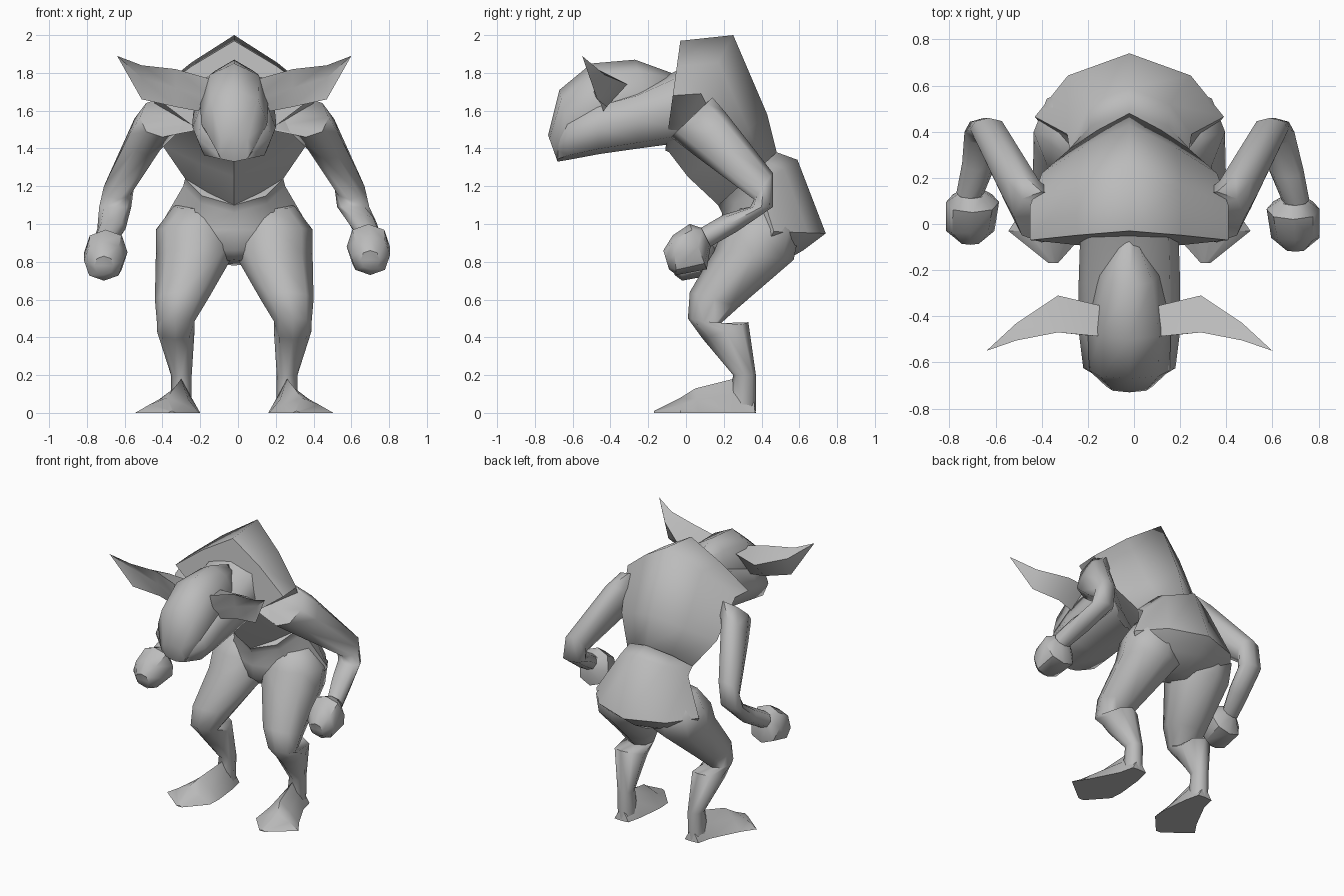
import bpy
import bmesh
from math import cos, sin, pi, radians
from mathutils import Vector

old = bpy.data.objects.get("Cube")
if old:
    bpy.data.objects.remove(old, do_unlink=True)

MID = -0.02  # symmetry plane of the body

skin = bpy.data.materials.new("grey_skin")
skin.use_nodes = True
grey = (0.5, 0.5, 0.5, 1)
skin.diffuse_color = grey
skin.node_tree.nodes["Principled BSDF"].inputs["Base Color"].default_value = grey


def loft(name, rings, angle=65):
    """Skin a list of equal-length point rings and cap both ends."""
    bm = bmesh.new()
    loops = [[bm.verts.new(p) for p in ring] for ring in rings]
    n = len(loops[0])
    for a, b in zip(loops, loops[1:]):
        for i in range(n):
            j = (i + 1) % n
            bm.faces.new((a[i], a[j], b[j], b[i]))
    bm.faces.new(loops[0])
    bm.faces.new(loops[-1])
    bmesh.ops.remove_doubles(bm, verts=bm.verts[:], dist=0.0005)
    bmesh.ops.triangulate(bm, faces=[f for f in bm.faces if len(f.verts) > 4])
    bmesh.ops.recalc_face_normals(bm, faces=bm.faces[:])
    mesh = bpy.data.meshes.new(name)
    bm.to_mesh(mesh)
    bm.free()
    mesh.materials.append(skin)
    ob = bpy.data.objects.new(name, mesh)
    bpy.context.collection.objects.link(ob)
    bpy.ops.object.select_all(action='DESELECT')
    ob.select_set(True)
    bpy.context.view_layer.objects.active = ob
    bpy.ops.object.shade_smooth_by_angle(angle=radians(angle))


def sections(rows, side=1, diag=0.7):
    """Rows: x offset, half width, front (y, z), back (y, z) -> eight-sided rings."""
    rings = []
    for x, w, yf, zf, yb, zb in rows:
        f, b = Vector((0, yf, zf)), Vector((0, yb, zb))
        mid, half = (f + b) / 2, (f - b) / 2
        ring = []
        for i in range(8):
            k = 1 if i % 2 == 0 else diag / cos(pi / 4)
            p = mid + half * cos(i * pi / 4) * k
            p.x = MID + side * (x + w * sin(i * pi / 4) * k)
            p.z = max(p.z, 0)  # soles lie flat on the floor
            ring.append(p)
        rings.append(ring)
    return rings


# Rounded pelvis, from crotch to waist
waist = (0, .26, .17, 1.10, .48, 1.38)
pelvis = [
    (0, .08, .27, .81, .48, .78),
    (0, .34, .21, .86, .62, .86),
    (0, .41, .19, .97, .74, .95),
    (0, .27, .19, 1.06, .59, 1.34),
    waist,
]
loft("pelvis", sections(pelvis, diag=0.65))

# Hunched, ridged chest with a flat front below the neck
chest = [
    waist,
    (0, .38, .01, 1.25, .43, 1.58),
    (0, .43, -.09, 1.38, .25, 2.0),
    (0, .43, -.11, 1.39, -.03, 1.97),
]
loft("chest", sections(chest, diag=0.53))

# Narrow cranium over a broad neck and jaw
cranium = [
    (0, .03, 0, 1.60, -.05, 1.79),
    (0, .14, -.15, 1.45, -.27, 1.87),
    (0, .18, -.40, 1.42, -.50, 1.85),
    (0, .175, -.60, 1.36, -.67, 1.71),
    (0, .10, -.68, 1.33, -.73, 1.47),
]
loft("cranium", sections(cranium, diag=0.72))
jaw = [
    (0, .21, .05, 1.44, .05, 1.86),
    (0, .22, -.25, 1.40, -.26, 1.71),
    (0, .22, -.46, 1.37, -.47, 1.65),
    (0, .20, -.62, 1.34, -.63, 1.58),
    (0, .08, -.68, 1.33, -.71, 1.46),
]
loft("neck_and_jaw", sections(jaw, diag=0.8))

# Limbs as rows of sections
leg = [
    (.19, .13, .28, 1.08, .46, 1.11),
    (.21, .205, .20, .98, .60, .96),
    (.21, .205, .15, .86, .57, .81),
    (.28, .14, .02, .64, .28, .56),
    (.31, .10, .01, .50, .18, .47),
    (.31, .10, .09, .39, .33, .48),
    (.28, .055, .25, .20, .37, .20),
    (.28, .055, .22, .06, .37, .01),
]
# Foot rows mirror through the floor, which flattens the sole
foot = [
    (.33, .02, -.17, .01, -.17, -.01),
    (.355, .17, -.03, .08, -.03, -.08),
    (.32, .14, .05, .13, .08, -.13),
    (.28, .08, .25, .18, .27, -.18),
    (.28, .055, .36, .08, .37, -.08),
]
arm = [
    (.18, .10, -.03, 1.50, .12, 1.66),
    (.38, .12, -.08, 1.46, .14, 1.67),
    (.46, .095, .05, 1.36, .21, 1.59),
    (.61, .08, .36, 1.13, .46, 1.27),
    (.63, .085, .34, 1.09, .46, 1.09),
    (.68, .075, .20, 1.05, .27, .96),
    (.72, .06, .08, .98, .13, .88),
]
hand = [
    (.71, .055, .08, .98, .13, .88),
    (.71, .115, .02, 1.0, .11, .76),
    (.72, .105, -.07, .94, -.05, .73),
    (.72, .05, -.12, .86, -.09, .76),
]
# Ear rows: x, then (y, z) of the front, back and lower edges, and hollow depth
ear = [
    (.10, -.49, 1.76, -.36, 1.76, -.45, 1.58, -.2),
    (.31, -.47, 1.82, -.31, 1.74, -.42, 1.62, 0),
    (.49, -.505, 1.84, -.43, 1.79, -.47, 1.66, .6),
    (.62, -.55, 1.89, -.55, 1.89, -.55, 1.89, 0),
]


def ear_rings(side):
    rings = []
    for x, *yz, depth in ear:
        front, back, low = [Vector((MID + side * x, yz[i], yz[i + 1])) for i in (0, 2, 4)]
        hollow = ((front + low) / 2).lerp(back, depth)
        rings.append([front, back, low, hollow])
    return rings


def slacken(rows, start, d):
    """Drop the rows after the given one and pull them towards the body."""
    upper, lower = rows[:start], rows[start:]
    return upper + [(x - d, w, yf + d, zf - d, yb + d, zb - d) for x, w, yf, zf, yb, zb in lower]


for label, side, drop in (("left", 1, 0), ("right", -1, 0.03)):
    loft(label + "_leg", sections(leg, side, 0.72))
    loft(label + "_foot", sections(foot, side, 0.55), 45)
    loft(label + "_arm", sections(slacken(arm, 5, drop), side, 0.72))
    loft(label + "_hand", sections(slacken(hand, 0, drop), side, 0.74), 45)
    loft(label + "_ear", ear_rings(side), 45)
